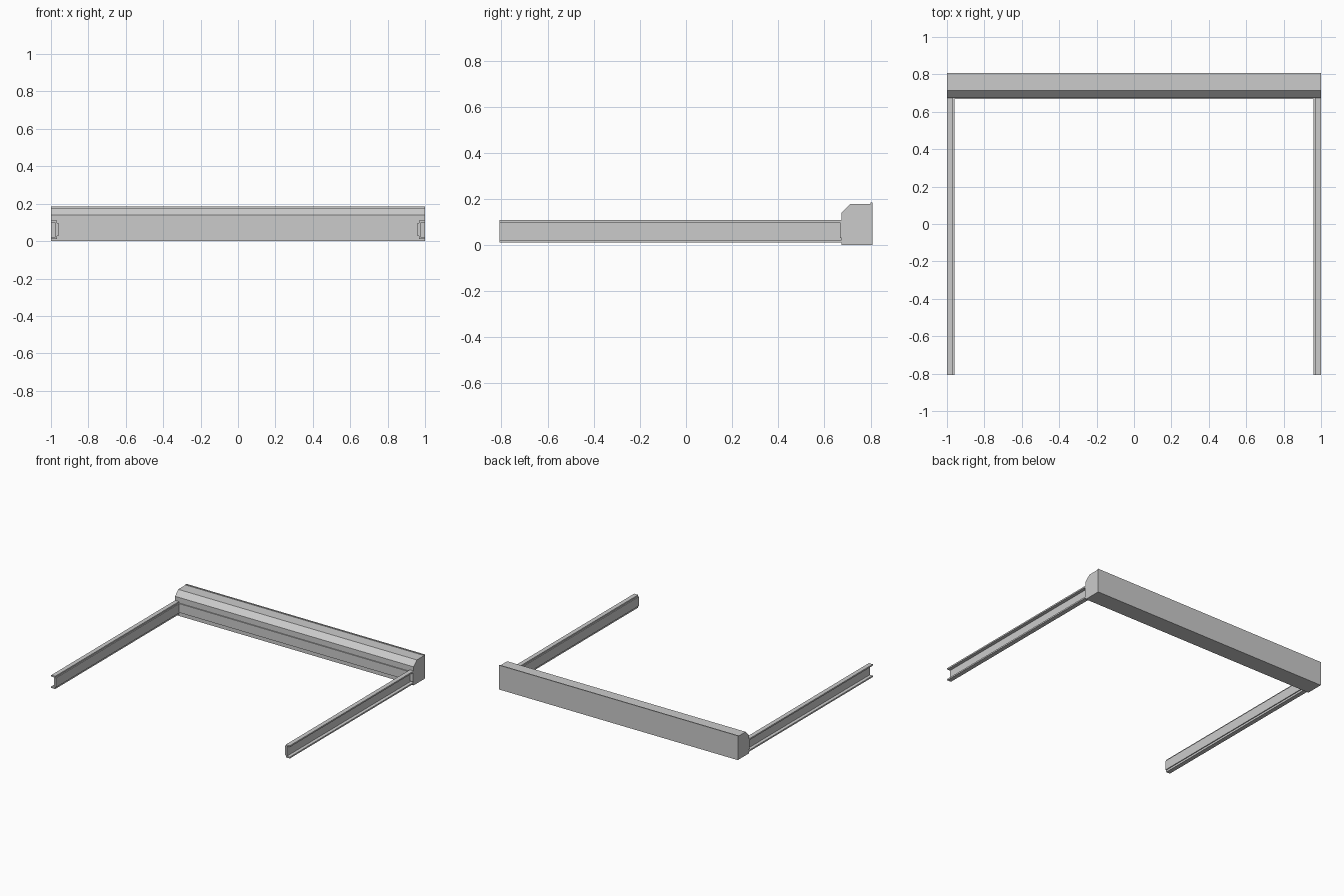
import bpy

if "Cube" in bpy.data.objects:
    bpy.data.objects.remove(bpy.data.objects["Cube"])


def extrude(name, profile, place, start, end):
    """Sweep a closed 2D profile between two positions along one axis."""
    n = len(profile)
    verts = [place(a, b, t) for t in (start, end) for a, b in profile]
    faces = [tuple(range(n))[::-1], tuple(range(n, 2 * n))]
    faces += [(i, (i + 1) % n, n + (i + 1) % n, n + i) for i in range(n)]
    mesh = bpy.data.meshes.new(name)
    mesh.from_pydata(verts, [], faces)
    obj = bpy.data.objects.new(name, mesh)
    bpy.context.collection.objects.link(obj)
    # Consistent outward normals
    import bmesh
    bm = bmesh.new()
    bm.from_mesh(mesh)
    bmesh.ops.recalc_face_normals(bm, faces=bm.faces)
    bm.to_mesh(mesh)
    bm.free()
    return obj


def along_x(y, z, t):
    return (t, y, z)


# Housing: chamfered front, small lip on the rear top edge, raised front strip
housing = [(0.675, 0), (0.675, 0.03), (0.667, 0.03), (0.667, 0.098),
           (0.675, 0.098), (0.675, 0.14), (0.713, 0.178), (0.80, 0.178),
           (0.80, 0.184), (0.808, 0.184), (0.808, 0)]
extrude("cassette_housing", housing, along_x, -1, 1)

# Side rails: channels opening outward, with a raised strip on the inner face
rail = [(1, 0.012), (1, 0.023), (0.975, 0.023), (0.975, 0.098), (1, 0.098),
        (1, 0.109), (0.967, 0.109), (0.967, 0.098), (0.96, 0.098),
        (0.96, 0.027), (0.967, 0.027), (0.967, 0.012)]
for side, label in ((-1, "left"), (1, "right")):
    extrude(label + "_side_rail", rail,
            lambda x, z, t, s=side: (s * x, t, z), -0.808, 0.675)
